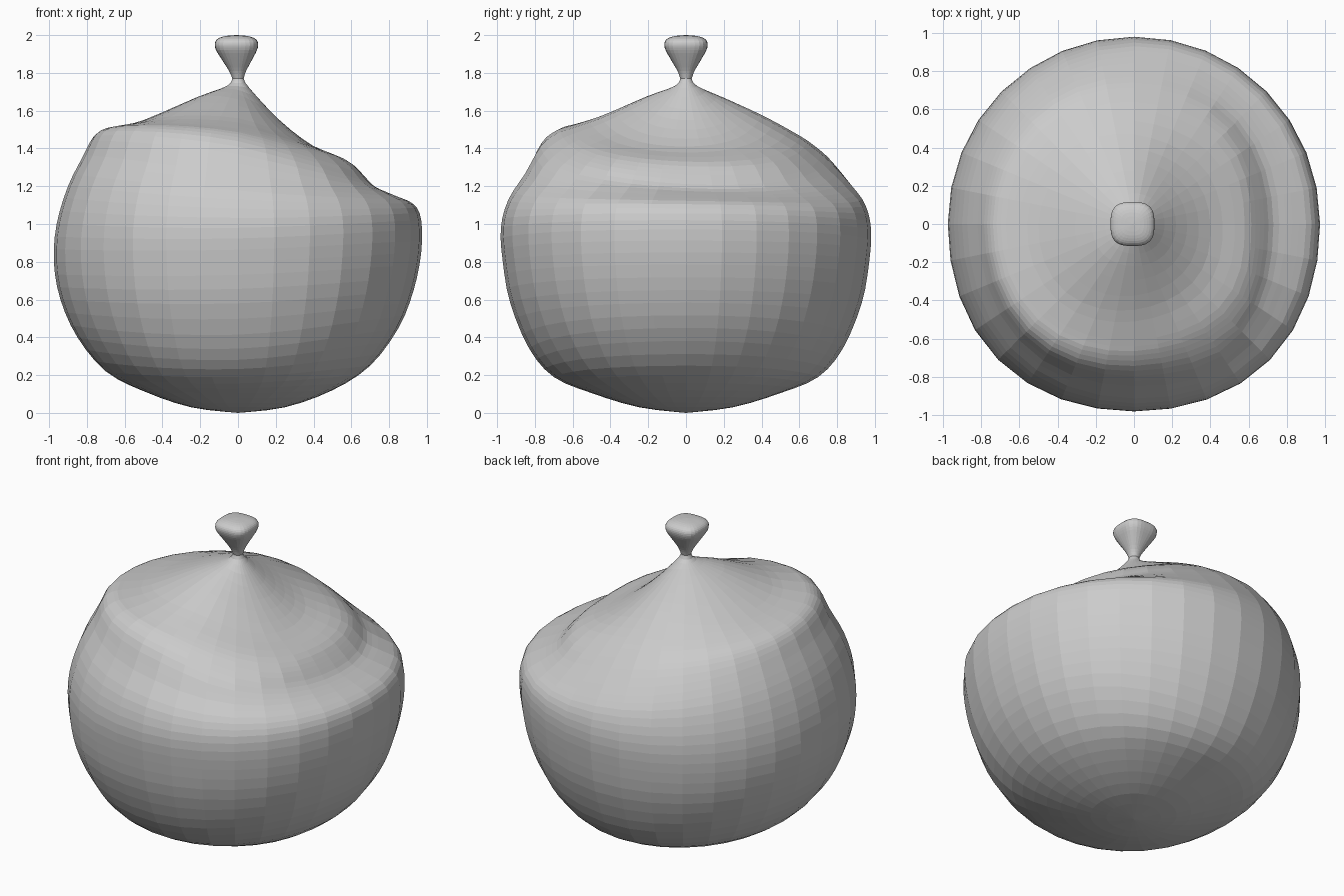
import bpy, bmesh
from math import cos, sin, pi

if "Cube" in bpy.data.objects:
    bpy.data.objects.remove(bpy.data.objects["Cube"])

SEGMENTS = 32


def spline(points, steps):
    """Catmull-Rom resampling of a (radius, z) profile."""
    p = [points[0]] + points + [points[-1]]
    out = []
    for i in range(1, len(p) - 2):
        for s in range(steps):
            t = s / steps
            out.append(tuple(0.5 * (2 * b + (c - a) * t + (2 * a - 5 * b + 4 * c - d) * t * t
                                    + (3 * b - a - 3 * c + d) * t ** 3)
                             for a, b, c, d in zip(p[i - 1], p[i], p[i + 1], p[i + 2])))
    return out + [points[-1]]


def skin(name, rings):
    bm = bmesh.new()
    rows = [[bm.verts.new(co) for co in ring] for ring in rings]
    for low, high in zip(rows, rows[1:]):
        n = len(low)
        for i in range(n):
            j = (i + 1) % n
            bm.faces.new((low[i], low[j], high[j], high[i]))
    bmesh.ops.remove_doubles(bm, verts=bm.verts, dist=0.0005)
    bmesh.ops.recalc_face_normals(bm, faces=bm.faces)
    mesh = bpy.data.meshes.new(name)
    bm.to_mesh(mesh)
    bm.free()
    obj = bpy.data.objects.new(name, mesh)
    bpy.context.collection.objects.link(obj)
    return obj


# Sack body: four side profiles blended smoothly around the axis
right = [(0, 0), (.25, .03), (.5, .12), (.70, .25), (.85, .45), (.93, .65), (.97, .85), (.97, 1.02),
         (.93, 1.105), (.83, 1.15), (.73, 1.19), (.66, 1.26), (.58, 1.33), (.40, 1.41), (.22, 1.55),
         (.06, 1.72), (.03, 1.77)]
back = [(0, 0), (.25, .03), (.5, .105), (.70, .19), (.83, .34), (.93, .58), (.97, .80), (.98, .97),
        (.95, 1.1), (.88, 1.2), (.77, 1.32), (.69, 1.39), (.6, 1.455), (.40, 1.565), (.22, 1.65),
        (.06, 1.73), (.03, 1.77)]
left = [(0, 0), (.25, .03), (.5, .115), (.70, .22), (.85, .40), (.94, .60), (.975, .80), (.96, 1.0),
        (.90, 1.2), (.82, 1.36), (.77, 1.455), (.72, 1.495), (.64, 1.515), (.50, 1.55), (.22, 1.67),
        (.06, 1.73), (.03, 1.77)]
front = [(0, 0), (.25, .03), (.5, .105), (.70, .19), (.83, .34), (.93, .58), (.97, .80), (.98, .98),
         (.94, 1.13), (.85, 1.27), (.77, 1.41), (.69, 1.475), (.61, 1.505), (.45, 1.56), (.22, 1.66),
         (.06, 1.73), (.03, 1.77)]
sides = [spline(s, 3) for s in (right, back, left, front)]
angles = [2 * pi * i / SEGMENTS for i in range(SEGMENTS)]
body_rings = []
for samples in zip(*sides):
    ring = []
    for a in angles:
        # The right-hand profile is carried a little further round
        b = a - .13 * sin(2 * a) * (cos(a) > 0)
        w = [(1 + 2 * cos(b - k * pi / 2) + cos(2 * b - k * pi)) / 4 for k in range(4)]
        r = sum(wi * s[0] for wi, s in zip(w, samples))
        z = sum(wi * s[1] for wi, s in zip(w, samples))
        # Fuller diagonals: front ones all the way up, right ones at the folds
        bulge = .03 if sin(a) < 0 else .005
        if cos(a) > 0:
            bulge += .06 * max(0, 1 - abs(z - 1.3) / .2)
        r *= 1 + bulge * sin(2 * a) ** 2
        ring.append((r * cos(a), r * sin(a), z))
    body_rings.append(ring)
skin("sack_body", body_rings)

# Gathered knob: round neck turning into a rounded square
knob = spline([(.03, 1.77), (.045, 1.81), (.08, 1.87), (.108, 1.92), (.115, 1.955),
               (.10, 1.98), (.06, 1.995), (0, 2.0)], 3)
knob_rings = []
for r, z in knob:
    square = min(1, max(0, (z - 1.77) / 0.15))
    e = 2 + 1.0 * square
    ring = []
    for a in angles:
        k = r / (abs(cos(a)) ** e + abs(sin(a)) ** e) ** (1 / e)
        ring.append((k * cos(a) - .008 * square, k * sin(a), z))
    knob_rings.append(ring)
skin("top_knob", knob_rings)
